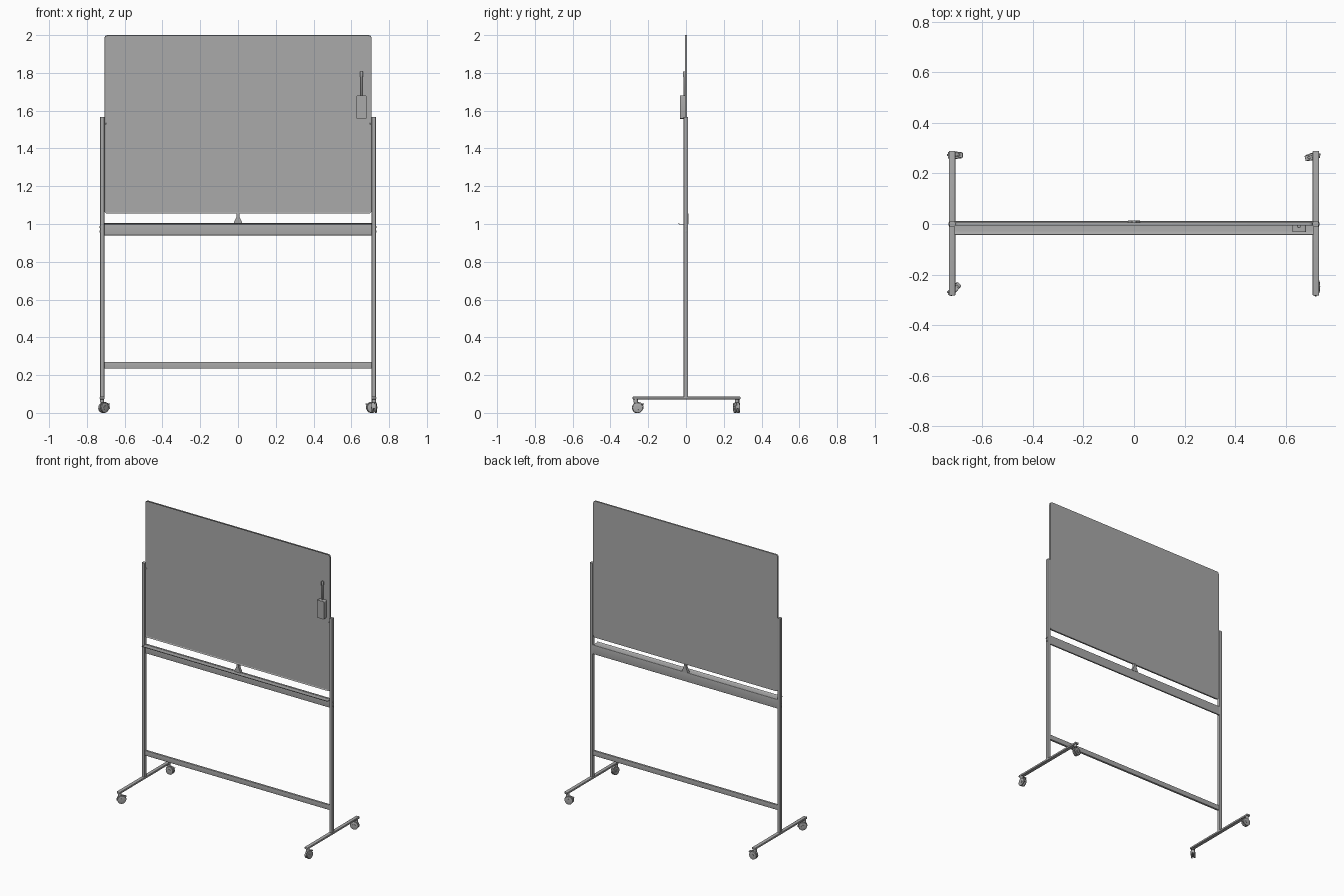
import bpy, bmesh, math
from mathutils import Matrix, Vector

if "Cube" in bpy.data.objects:
    bpy.data.objects.remove(bpy.data.objects["Cube"])

GREY = (0.4, 0.4, 0.4, 1)
grey = bpy.data.materials.new("plain_grey")
grey.use_nodes = True
grey.diffuse_color = GREY
grey.node_tree.nodes["Principled BSDF"].inputs["Base Color"].default_value = GREY


def finish(name, bm, smooth=True):
    bmesh.ops.recalc_face_normals(bm, faces=bm.faces)
    mesh = bpy.data.meshes.new(name)
    bm.to_mesh(mesh)
    bm.free()
    mesh.materials.append(grey)
    obj = bpy.data.objects.new(name, mesh)
    bpy.context.collection.objects.link(obj)
    if smooth:
        bpy.ops.object.select_all(action="DESELECT")
        obj.select_set(True)
        bpy.context.view_layer.objects.active = obj
        bpy.ops.object.shade_smooth_by_angle(angle=math.radians(35))
    return obj


def box(name, low, high, bevel=0.0, axis=None):
    """Box between two corners; bevels all edges or only those along an axis."""
    bm = bmesh.new()
    low, high = Vector(low), Vector(high)
    size = high - low
    bmesh.ops.create_cube(bm, size=1, matrix=Matrix.Translation((low + high) / 2) @ Matrix.Diagonal((*size, 1)))
    if bevel:
        edges = [e for e in bm.edges
                 if axis is None or abs((e.verts[0].co - e.verts[1].co)[axis]) > 1e-5]
        bmesh.ops.bevel(bm, geom=edges, offset=bevel, segments=4, affect="EDGES", profile=0.5)
    return finish(name, bm)


def prism(name, outline, axis, start, end):
    """Extrude an outline of (u, v) points along x (v is z) or y (v is z)."""
    bm = bmesh.new()
    verts = [bm.verts.new((start, u, v) if axis == 0 else (u, start, v)) for u, v in outline]
    face = bm.faces.new(verts)
    moved = bmesh.ops.extrude_face_region(bm, geom=[face])["geom"]
    shift = Vector((end - start, 0, 0) if axis == 0 else (0, end - start, 0))
    bmesh.ops.translate(bm, verts=[g for g in moved if isinstance(g, bmesh.types.BMVert)], vec=shift)
    return finish(name, bm)


def cylinder(name, centre, radius, depth, direction=(0, 0, 1), bevel=0.0, segments=24):
    bm = bmesh.new()
    bmesh.ops.create_cone(bm, cap_ends=True, segments=segments, radius1=radius, radius2=radius, depth=depth)
    if bevel:
        rims = [e for e in bm.edges if abs(e.verts[0].co.z - e.verts[1].co.z) < 1e-6]
        bmesh.ops.bevel(bm, geom=rims, offset=bevel, segments=2, affect="EDGES", profile=0.5)
    turn = Vector((0, 0, 1)).rotation_difference(Vector(direction)).to_matrix().to_4x4()
    bmesh.ops.transform(bm, verts=bm.verts, matrix=Matrix.Translation(centre) @ turn)
    return finish(name, bm)


# Writing board: rounded plate with a slim raised rim on the front
board = box("board", (-0.707, -0.005, 1.055), (0.707, 0.006, 2.0), 0.016, 1)
bm = bmesh.new()
bm.from_mesh(board.data)
front = min(bm.faces, key=lambda f: f.calc_center_median().y)
bmesh.ops.inset_region(bm, faces=[front], thickness=0.006)
bmesh.ops.translate(bm, verts=front.verts, vec=(0, 0.004, 0))
bm.to_mesh(board.data)
bm.free()

# Side posts, feet and fixing bolts
for side, label in ((1, "left"), (-1, "right")):
    x = 0.719 * side
    box(label + "_post", (x - 0.011, -0.012, 0.08), (x + 0.011, 0.011, 1.567), 0.003, 2)
    box(label + "_foot", (x - 0.013, -0.283, 0.072), (x + 0.013, 0.289, 0.086), 0.004)
    for z in (0.96, 0.985):
        cylinder(label + "_bolt", (x + 0.012 * side, 0, z), 0.005, 0.006, (1, 0, 0), 0.001, 12)
    cylinder(label + "_board_pin", (0.706 * side, 0, 1.53), 0.004, 0.02, (1, 0, 0), 0, 12)

# Cross members and pen tray with a curled lip
box("apron", (-0.709, 0.0, 0.94), (0.709, 0.011, 1.003), 0.002, 0)
box("lower_rail", (-0.709, -0.008, 0.235), (0.709, 0.008, 0.27), 0.003, 0)
tray = [(0.001, 0.997), (-0.028, 0.997), (-0.038, 0.999), (-0.044, 1.005),
        (-0.042, 1.006), (-0.037, 1.002), (-0.028, 1.0), (0.001, 1.0)]
prism("pen_tray", tray, 0, -0.709, 0.709)

# Board catch in the middle of the apron
catch = [(-0.024, 1.0), (0.024, 1.0), (0.02, 1.012), (0.009, 1.035), (0.007, 1.056),
         (-0.007, 1.056), (-0.009, 1.035), (-0.02, 1.012)]
prism("board_catch", catch, 1, -0.006, 0.013)

# Eraser and marker held on the board
box("eraser", (0.627, -0.032, 1.557), (0.68, -0.001, 1.68), 0.006, 1)
cylinder("marker_barrel", (0.653, -0.008, 1.73), 0.005, 0.105, (0, 0, 1), 0.001, 16)
cylinder("marker_cap", (0.653, -0.008, 1.792), 0.008, 0.03, (0, 0, 1), 0.002, 16)


def caster(label, x, y, angle):
    """Swivel caster trailing towards the given angle in degrees."""
    a = math.radians(angle)
    trail, across = Vector((math.cos(a), math.sin(a), 0)), Vector((-math.sin(a), math.cos(a), 0))
    pivot = Vector((x, y, 0))
    hub = pivot + trail * 0.011 + Vector((0, 0, 0.027))
    cylinder(label + "_caster_stem", pivot + Vector((0, 0, 0.064)), 0.011, 0.02)
    for s in (-1, 1):
        cylinder(label + "_caster_wheel", hub + across * 0.0085 * s, 0.027, 0.009, across, 0.002)
        cylinder(label + "_caster_hub", hub + across * 0.0132 * s, 0.011, 0.003, across, 0, 16)
    # Hood: half ring between and over the wheels
    arc = [(0.031 * math.cos(math.radians(t)), 0.031 * math.sin(math.radians(t))) for t in range(-10, 191, 15)]
    hood = prism(label + "_caster_hood", arc, 1, -0.004, 0.004)
    hood.matrix_world = Matrix.Translation(hub) @ Matrix.Rotation(a, 4, "Z")
    # Brake lever
    lever = box(label + "_caster_lever", (0.015, -0.01, 0.018), (0.032, 0.01, 0.022), 0.001)
    lever.matrix_world = Matrix.Translation(hub) @ Matrix.Rotation(a, 4, "Z")


caster("front_left", 0.72, -0.266, 85)
caster("front_right", -0.72, -0.266, 45)
caster("back_left", 0.718, 0.27, 195)
caster("back_right", -0.72, 0.272, 0)
